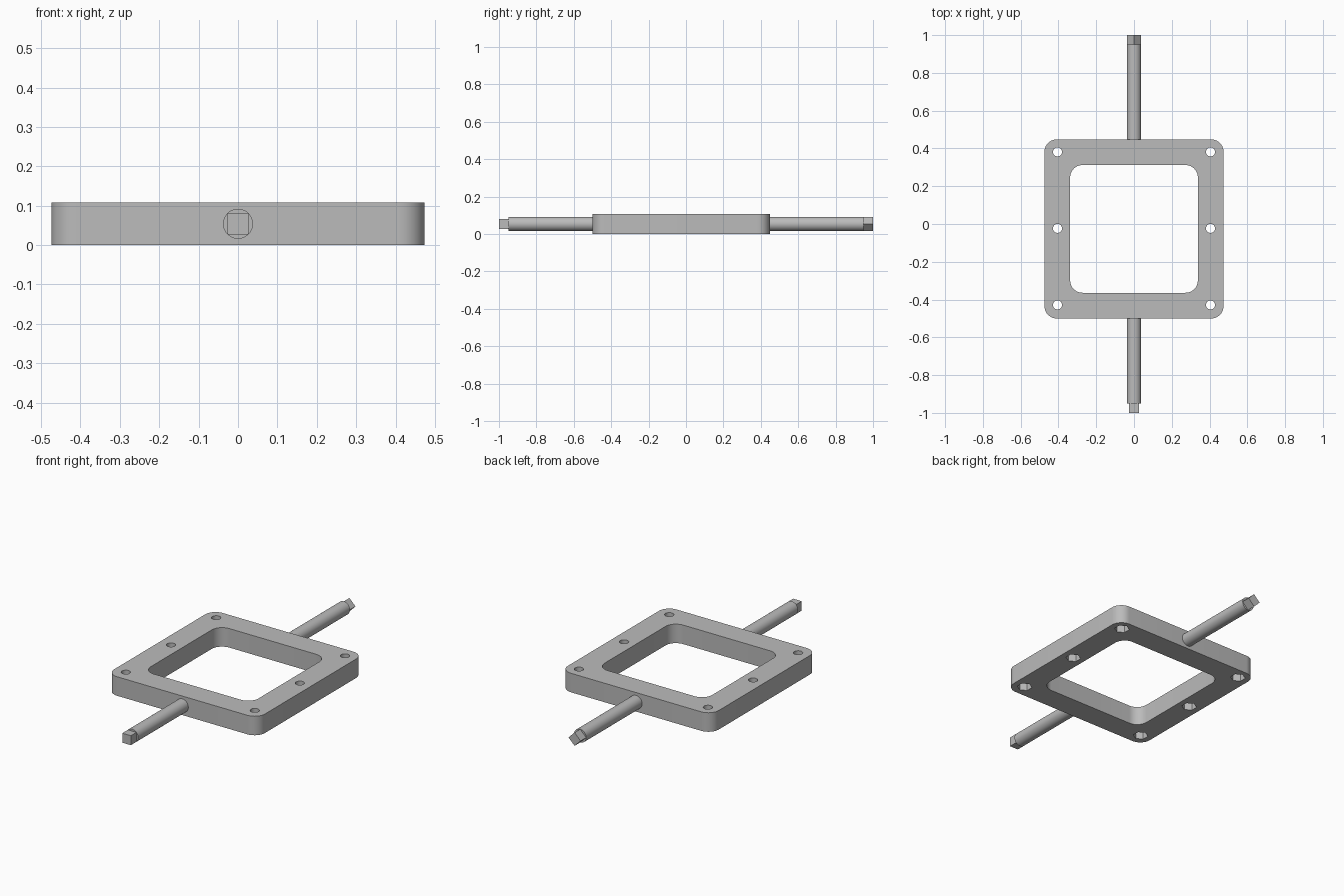
import bpy
import bmesh
from math import cos, sin, pi, radians
from mathutils import Matrix, Vector

cube = bpy.data.objects.get("Cube")
if cube:
    bpy.data.objects.remove(cube, do_unlink=True)

grey = bpy.data.materials.new("plain grey")
grey.use_nodes = True
COLOUR = (0.5, 0.5, 0.5, 1)
grey.diffuse_color = COLOUR
grey.node_tree.nodes["Principled BSDF"].inputs["Base Color"].default_value = COLOUR

HEIGHT = 0.108
MID_Y = -0.026       # frame centre along y
AXIS_Z = HEIGHT / 2
SHAFT_R = 0.038


def make(name, bm):
    bmesh.ops.recalc_face_normals(bm, faces=bm.faces)
    mesh = bpy.data.meshes.new(name)
    bm.to_mesh(mesh)
    bm.free()
    mesh.materials.append(grey)
    obj = bpy.data.objects.new(name, mesh)
    bpy.context.collection.objects.link(obj)
    return obj


def rounded_block(name, half, radius, z0, z1, steps=10):
    """Upright square block with rounded corners."""
    bm = bmesh.new()
    verts = []
    for k, (sx, sy) in enumerate([(1, 1), (-1, 1), (-1, -1), (1, -1)]):
        for i in range(steps + 1):
            a = (k + i / steps) * pi / 2
            verts.append(bm.verts.new((sx * (half - radius) + radius * cos(a),
                                       MID_Y + sy * (half - radius) + radius * sin(a), z0)))
    face = bm.faces.new(verts)
    top = bmesh.ops.extrude_face_region(bm, geom=[face])["geom"]
    bmesh.ops.translate(bm, vec=(0, 0, z1 - z0),
                        verts=[v for v in top if isinstance(v, bmesh.types.BMVert)])
    return make(name, bm)


def add_prism(bm, sides, radius, start, end, turn=0.0):
    """Regular prism running from start to end."""
    start, end = Vector(start), Vector(end)
    axis = end - start
    tilt = Matrix.Rotation(-pi / 2, 4, 'X') if abs(axis.y) > abs(axis.z) else Matrix()
    bmesh.ops.create_cone(bm, cap_ends=True, segments=sides, radius1=radius, radius2=radius,
                          depth=axis.length, matrix=Matrix.Translation((start + end) / 2)
                          @ tilt @ Matrix.Rotation(turn, 4, 'Z'))


def bolt_cutter(name, sides, radius, z0, z1):
    bm = bmesh.new()
    for x in (-0.405, 0.405):
        for y in (-0.405, 0, 0.405):
            add_prism(bm, sides, radius, (x, MID_Y + 0.003 + y, z0), (x, MID_Y + 0.003 + y, z1))
    return make(name, bm)


def smooth(obj):
    bpy.ops.object.select_all(action='DESELECT')
    obj.select_set(True)
    bpy.context.view_layer.objects.active = obj
    bpy.ops.object.shade_smooth_by_angle(angle=radians(30))


# Frame with window, bolt holes and hexagonal nut pockets underneath
frame = rounded_block("frame", 0.474, 0.065, 0, HEIGHT)
cutters = [
    rounded_block("window_cutter", 0.338, 0.065, -0.1, 0.2),
    bolt_cutter("bolt_hole_cutter", 32, 0.024, -0.1, 0.2),
    bolt_cutter("nut_pocket_cutter", 6, 0.04, -0.1, 0.045),
]
bpy.context.view_layer.objects.active = frame
for cutter in cutters:
    cutter.hide_render = True
    mod = frame.modifiers.new(cutter.name, 'BOOLEAN')
    mod.operation = 'DIFFERENCE'
    mod.solver = 'EXACT'
    mod.object = cutter
    bpy.ops.object.modifier_apply(modifier=mod.name)
for cutter in cutters:
    bpy.data.objects.remove(cutter, do_unlink=True)
smooth(frame)

# Round shafts, each ending in a square drive; the rear one is turned on edge
for name, side, inner, turn in (("front", -1, 0.48, pi / 4), ("rear", 1, 0.43, 0)):
    bm = bmesh.new()
    add_prism(bm, 48, SHAFT_R, (0, side * inner, AXIS_Z), (0, side * 0.95, AXIS_Z))
    smooth(make(name + "_shaft", bm))
    bm = bmesh.new()
    add_prism(bm, 4, SHAFT_R, (0, side * 0.945, AXIS_Z), (0, side, AXIS_Z), turn)
    make(name + "_square_end", bm)
